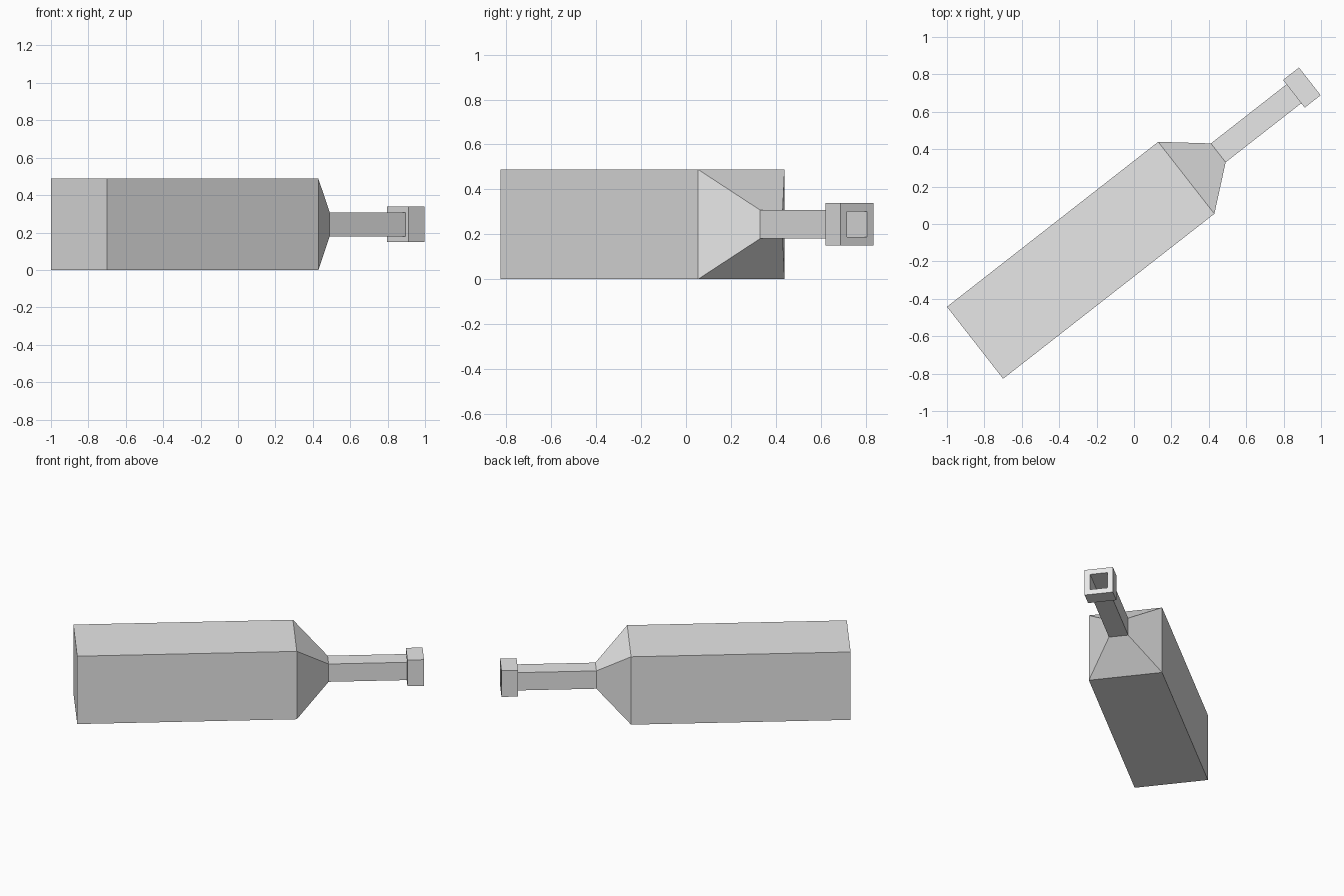
import bpy, bmesh
from mathutils import Vector

if "Cube" in bpy.data.objects:
    bpy.data.objects.remove(bpy.data.objects["Cube"])

# Bottle lies diagonally: axis runs from base centre to mouth centre
START = Vector((-0.85, -0.635, 0.244))
END = Vector((0.94, 0.7625, 0.244))
LENGTH = (END - START).length
AXIS = (END - START).normalized()
UP = Vector((0, 0, 1))
SIDE = UP.cross(AXIS)

grey = bpy.data.materials.new("light grey")
grey.diffuse_color = (0.8, 0.8, 0.8, 1)
grey.use_nodes = True
grey.node_tree.nodes["Principled BSDF"].inputs["Base Color"].default_value = grey.diffuse_color


def square_loft(name, profile, closed=False):
    """Loft square sections given as (distance along axis, half width)."""
    bm = bmesh.new()
    rings = []
    for t, h in profile:
        rings.append([bm.verts.new(START + AXIS * t + SIDE * h * a + UP * h * b)
                      for a, b in ((-1, -1), (1, -1), (1, 1), (-1, 1))])
    pairs = list(zip(rings, rings[1:]))
    if closed:
        pairs.append((rings[-1], rings[0]))
    else:
        bm.faces.new(rings[0])
        bm.faces.new(rings[-1])
    for r0, r1 in pairs:
        for i in range(4):
            j = (i + 1) % 4
            bm.faces.new((r0[i], r0[j], r1[j], r1[i]))
    bmesh.ops.recalc_face_normals(bm, faces=bm.faces)
    mesh = bpy.data.meshes.new(name)
    bm.to_mesh(mesh)
    bm.free()
    mesh.materials.append(grey)
    obj = bpy.data.objects.new(name, mesh)
    bpy.context.collection.objects.link(obj)
    return obj


BODY, NECK, LIP, BORE = 0.244, 0.064, 0.094, 0.057
SHOULDER, NECK_START, LIP_START = 1.433, 1.65, LENGTH - 0.108

# Body, tapered shoulder, neck, flared lip and the hollow bore in one skin
square_loft("bottle", [
    (0, BODY), (SHOULDER, BODY),
    (NECK_START, NECK), (LIP_START, NECK),
    (LIP_START, LIP), (LENGTH, LIP),
    (LENGTH, BORE), (NECK_START, BORE),
])
